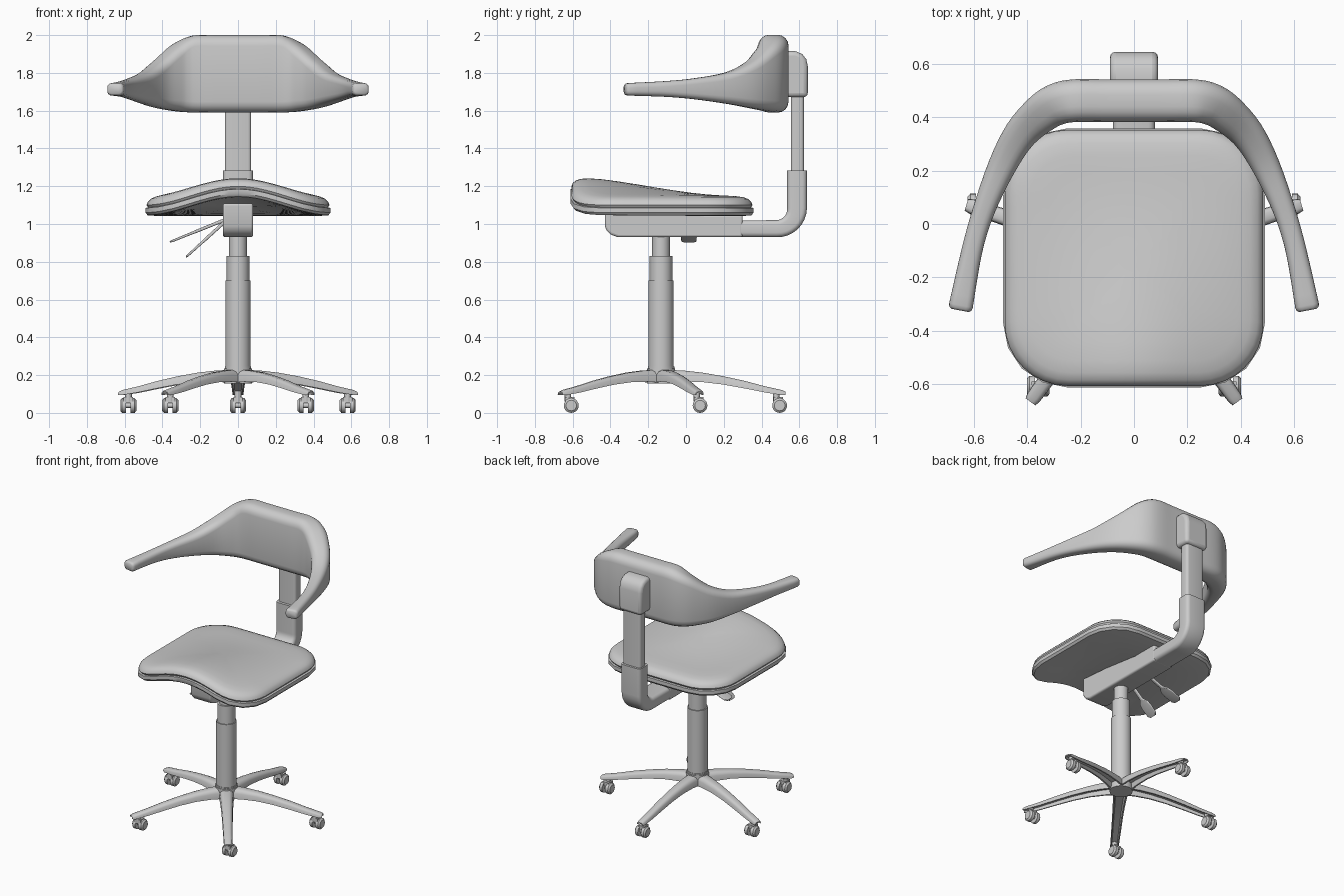
import bpy, bmesh, math
from mathutils import Vector, Matrix

if "Cube" in bpy.data.objects:
    bpy.data.objects.remove(bpy.data.objects["Cube"])

CY = -0.132  # y of the column axis


def finish(name, bm, angle=35, bevel=0):
    bmesh.ops.recalc_face_normals(bm, faces=bm.faces[:])
    me = bpy.data.meshes.new(name)
    bm.to_mesh(me)
    bm.free()
    ob = bpy.data.objects.new(name, me)
    bpy.context.collection.objects.link(ob)
    bpy.ops.object.select_all(action='DESELECT')
    ob.select_set(True)
    bpy.context.view_layer.objects.active = ob
    bpy.ops.object.shade_smooth_by_angle(angle=math.radians(angle))
    if bevel:
        b = ob.modifiers.new("bevel", 'BEVEL')
        b.width, b.segments, b.limit_method = bevel, 3, 'ANGLE'
    return ob


def rounded_rect(w, h, r, n=4, m=1):
    """2D rounded rectangle, n segments per corner, m per straight side."""
    pts = []
    for k, (sx, sy) in enumerate([(1, 1), (-1, 1), (-1, -1), (1, -1)]):
        cx, cy = sx * (w / 2 - r), sy * (h / 2 - r)
        for i in range(n + 1):
            a = math.pi / 2 * (k + i / n)
            pts.append(Vector((cx + r * math.cos(a), cy + r * math.sin(a))))
    out, c = [], n + 1
    for k in range(4):
        out += pts[k * c:(k + 1) * c]
        a, b = pts[k * c + n], pts[(k + 1) * c % len(pts)]
        out += [a.lerp(b, j / m) for j in range(1, m)]
    return out


def loft(bm, rings):
    vs = [[bm.verts.new(p) for p in ring] for ring in rings]
    n = len(vs[0])
    for a, b in zip(vs, vs[1:]):
        for i in range(n):
            bm.faces.new((a[i], a[(i + 1) % n], b[(i + 1) % n], b[i]))
    bm.faces.new(vs[0])
    bm.faces.new(vs[-1])


def section(o, u, v, w, h, r):
    return [Vector(o) + Vector(u) * p.x + Vector(v) * p.y for p in rounded_rect(w, h, r)]


def cylinder(bm, r1, r2, z0, z1, mat=Matrix(), seg=32):
    bmesh.ops.create_cone(bm, cap_ends=True, segments=seg, radius1=r1, radius2=r2, depth=z1 - z0,
                          matrix=mat @ Matrix.Translation((0, 0, (z0 + z1) / 2)))


def extrude_profile(name, yz, half, bevel):
    bm = bmesh.new()
    loft(bm, [[(x, y, z) for y, z in yz] for x in (-half, half)])
    return finish(name, bm, bevel=bevel)


# Gas lift column and hub
for name, r, z0, z1 in [("hub", .075, .155, .235), ("column_collar", .07, .225, .245),
                        ("column_lower", .067, .2, .7), ("column_middle", .06, .69, .83),
                        ("column_upper", .047, .82, .95)]:
    bm = bmesh.new()
    cylinder(bm, r, r, z0, z1, Matrix.Translation((0, CY, 0)))
    finish(name, bm)

# Five star legs with a hollow underside
CHANNEL = [(-.5, 0), (-.46, .6), (-.36, .88), (-.2, 1), (.2, 1), (.36, .88), (.46, .6), (.5, 0),
           (.38, 0), (.3, .55), (-.3, .55), (-.38, 0)]
LEG = [(.03, .10, .160, .228), (.12, .09, .165, .224), (.22, .08, .163, .213), (.33, .072, .150, .194),
       (.44, .066, .130, .170), (.55, .06, .108, .141), (.64, .056, .094, .121), (.66, .045, .096, .112)]
for k in range(5):
    a = math.radians(90 + 72 * k)
    d, s = Vector((math.cos(a), math.sin(a), 0)), Vector((-math.sin(a), math.cos(a), 0))
    bm = bmesh.new()
    loft(bm, [[Vector((0, CY, z0)) + d * r + s * (u * w) + Vector((0, 0, v * (z1 - z0)))
               for u, v in CHANNEL] for r, w, z0, z1 in LEG])
    finish(f"base_leg_{k + 1}", bm, 45)

# Twin wheel casters, all facing the same way
bm = bmesh.new()
cylinder(bm, .018, .018, .06, .115, seg=16)
bmesh.ops.create_cube(bm, size=1, matrix=Matrix.Translation((0, .01, .068)) @ Matrix.Diagonal((.05, .05, .03, 1)))
axle = Matrix.Translation((0, .018, .039)) @ Matrix.Rotation(math.pi / 2, 4, 'Y')
cylinder(bm, .012, .012, -.042, .042, axle, 12)
for s in (-1, 1):
    side = axle @ Matrix.Scale(s, 4, (0, 0, 1))
    cylinder(bm, .039, .039, .012, .033, side, 20)
    cylinder(bm, .039, .028, .033, .043, side, 20)
caster = finish("caster_1", bm)
for k in range(5):
    ob = caster if k == 0 else bpy.data.objects.new(f"caster_{k + 1}", caster.data)
    if k:
        bpy.context.collection.objects.link(ob)
    a = math.radians(90 + 72 * k)
    ob.location = (.61 * math.cos(a), CY + .61 * math.sin(a), 0)


# Saddle shaped seat: the front middle is raised
def saddle(x, y):
    t = min(max((.25 - y) / .9, 0), 1)
    return .1 * t * t * (3 - 2 * t) * .5 * (1 + math.cos(math.pi * min(abs(x) / .5, 1)))


def seat_part(name, levels, n):
    bm, rings = bmesh.new(), []
    for inset, z in levels:
        pts = rounded_rect(.98 - 2 * inset, .97 - 2 * inset, max(.24 - inset * .8, .03), n, 10)
        rings.append([(p.x, p.y - .127, z + saddle(p.x, p.y - .127)) for p in pts])
    loft(bm, rings)
    finish(name, bm, 40)


seat_part("seat_pan", [(.43, 1.043), (.3, 1.043), (.17, 1.043), (.05, 1.043), (.012, 1.046), (0, 1.06),
                       (0, 1.085), (.02, 1.088), (.17, 1.088), (.3, 1.088), (.43, 1.088)], 4)
seat_part("seat_cushion", [(.43, 1.086), (.3, 1.086), (.17, 1.086), (.015, 1.086), (.006, 1.1), (.012, 1.117),
                           (.028, 1.132), (.055, 1.142), (.1, 1.148), (.17, 1.15), (.25, 1.15),
                           (.34, 1.15), (.43, 1.15)], 8)

# Mechanism housing below the seat
extrude_profile("seat_mechanism", [(-.43, .99), (-.43, 1.11), (-.2, 1.09), (.1, 1.05), (.3, 1.05),
                                   (.3, .93), (-.36, .93), (-.4, .945), (-.42, .965)], .08, .012)

# Bent support arm from the housing up to the back
X, Y, Z = Vector((1, 0, 0)), Vector((0, 1, 0)), Vector((0, 0, 1))
rings = [section((0, .1, .975), X, Z, .158, .088, .025), section((0, .48, .975), X, Z, .158, .09, .025)]
for i in range(1, 9):
    a = math.pi / 2 * i / 8
    o = (0, .48 + .108 * math.sin(a), 1.083 - .108 * math.cos(a))
    rings.append(section(o, X, Z * math.cos(a) - Y * math.sin(a), .158, .09 + .015 * i / 8, .025))
rings.append(section((0, .588, 1.283), X, -Y, .158, .105, .025))
bm = bmesh.new()
loft(bm, rings)
finish("support_arm", bm)

# Slim upright and the bracket behind the backrest
bm = bmesh.new()
loft(bm, [section((0, .59, z), X, -Y, .14, .07, .018) for z in (1.2, 1.75)])
finish("back_upright", bm)
extrude_profile("back_bracket", [(.52, 1.672), (.645, 1.672), (.645, 1.835), (.637, 1.872),
                                 (.615, 1.9), (.58, 1.915), (.52, 1.915)], .09, .022)

# Adjustment levers with flat paddles
for i, (y, end) in enumerate([(.015, (-.36, .905)), (-.132, (-.275, .825))]):
    a, b = Vector((-.05, y, 1.03)), Vector((end[0], y, end[1]))
    v = Y.cross((b - a).normalized())
    bm = bmesh.new()
    loft(bm, [section(a.lerp(b, t), Y, v, w, h, h * .4) for t, w, h in
              [(0, .024, .018), (.55, .024, .016), (.64, .07, .014), (.75, .085, .013),
               (.95, .08, .012), (1, .05, .008)]])
    finish(f"lever_{i + 1}", bm, 50)

# Backrest sweeping forward into armrests: x, y, thickness, bottom, top
HALF = [(0, .462, .16, 1.59, 2.0), (.12, .462, .16, 1.59, 2.0), (.22, .462, .16, 1.59, 2.0),
        (.285, .45, .157, 1.593, 1.98), (.345, .415, .147, 1.6, 1.938), (.425, .337, .125, 1.615, 1.862),
        (.495, .215, .105, 1.637, 1.803), (.563, .05, .083, 1.66, 1.772), (.607, -.1, .078, 1.673, 1.757),
        (.648, -.305, .09, 1.68, 1.746)]
stations = [(-s[0],) + s[1:] for s in HALF[:0:-1]] + HALF
dense = []
for i in range(len(stations) - 1):
    p = [stations[min(max(i + j, 0), len(stations) - 1)] for j in (-1, 0, 1, 2)]
    for k in range(4):
        t = k / 4
        dense.append([.5 * (2 * b + (c - a) * t + (2 * a - 5 * b + 4 * c - d) * t * t
                            + (3 * b - a - 3 * c + d) * t ** 3) for a, b, c, d in zip(*p)])
dense.append(list(stations[-1]))
rings = []
for i, (x, y, w, z0, z1) in enumerate(dense):
    a, b = dense[max(i - 1, 0)], dense[min(i + 1, len(dense) - 1)]
    t = Vector((b[0] - a[0], b[1] - a[1], 0)).normalized()
    n, o, h = Vector((-t.y, t.x, 0)), Vector((x, y, (z0 + z1) / 2)), z1 - z0
    r = .36 * min(w, h)
    ring = [section(o, n, Z, w, h, r)]
    # rounded tip at both ends
    if i in (0, len(dense) - 1):
        s = -1 if i == 0 else 1
        ring += [section(o + t * s * .012, n, Z, w * .94, h * .92, r * .95),
                 section(o + t * s * .019, n, Z, w * .75, h * .7, r * .7)]
        if i == 0:
            ring.reverse()
    rings += ring
bm = bmesh.new()
loft(bm, rings)
finish("backrest_with_armrests", bm, 50)
